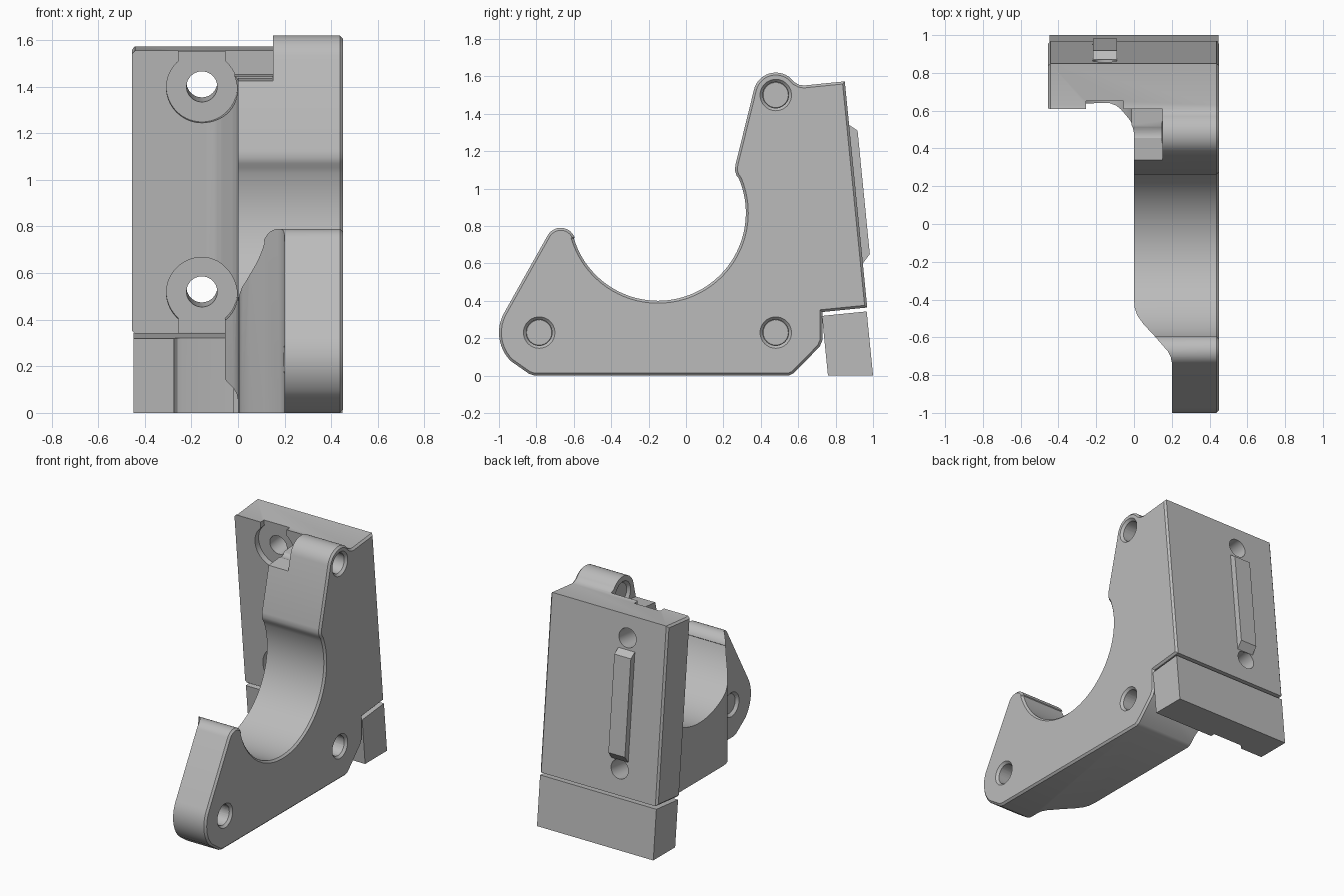
import bpy, bmesh, math
from mathutils import Matrix, Vector

cube = bpy.data.objects.get("Cube")
if cube:
    bpy.data.objects.remove(cube, do_unlink=True)

grey = bpy.data.materials.new("plain_grey")
grey.use_nodes = True
COLOUR = (0.5, 0.5, 0.5, 1)
grey.diffuse_color = COLOUR
grey.node_tree.nodes["Principled BSDF"].inputs["Base Color"].default_value = COLOUR

# Frame of the leaning back plate: x across, y through the plate, z up the plate
LEAN = Matrix.Translation((0, 0.73, 0.34)) @ Matrix.Rotation(math.radians(5.66), 4, 'X')
THICK = 0.24
FLAT = Matrix.Identity(4)


def arc(cy, cz, r, a0, a1, n):
    angles = [math.radians(a0 + (a1 - a0) * i / n) for i in range(n + 1)]
    return [(cy + r * math.cos(a), cz + r * math.sin(a)) for a in angles]


def prism(name, pts, axis, lo, hi, frame=FLAT, chamfer=0):
    """Extrude a 2D outline along one axis, with optional chamfered ends."""
    place = {'X': lambda p, a: (a, p[0], p[1]),
             'Y': lambda p, a: (p[0], a, p[1]),
             'Z': lambda p, a: (p[0], p[1], a)}[axis]
    bm = bmesh.new()
    ends = [[bm.verts.new(frame @ Vector(place(p, a))) for p in pts] for a in (lo, hi)]
    caps = [bm.faces.new(ring) for ring in ends]
    n = len(pts)
    for i in range(n):
        j = (i + 1) % n
        bm.faces.new((ends[0][i], ends[0][j], ends[1][j], ends[1][i]))
    bmesh.ops.recalc_face_normals(bm, faces=bm.faces)
    if chamfer:
        rim = [e for f in caps for e in f.edges]
        bmesh.ops.bevel(bm, geom=rim, offset=chamfer, segments=1, profile=0.5,
                        affect='EDGES', clamp_overlap=False)
    mesh = bpy.data.meshes.new(name)
    bm.to_mesh(mesh)
    bm.free()
    mesh.materials.append(grey)
    obj = bpy.data.objects.new(name, mesh)
    bpy.context.collection.objects.link(obj)
    return obj


def box(name, x0, x1, y0, y1, z0, z1, frame=LEAN):
    return prism(name, [(x0, y0), (x1, y0), (x1, y1), (x0, y1)], 'Z', z0, z1, frame)


def disc(c, r, n=40):
    return arc(c[0], c[1], r, 0, 360 - 360 / n, n - 1)


def cone(name, c, x0, r0, x1, r1):
    """Countersink cutter along x."""
    obj = prism(name, disc(c, 1), 'X', x0, x1)
    centre = Vector((0, *c))
    for v in obj.data.vertices:
        r = r0 if abs(v.co.x - x0) < 1e-4 else r1
        offset = Vector((0, v.co.y, v.co.z)) - centre
        v.co = Vector((v.co.x, 0, 0)) + centre + offset * r
    return obj


def cut(target, cutter):
    mod = target.modifiers.new("cut", 'BOOLEAN')
    mod.operation, mod.solver, mod.object = 'DIFFERENCE', 'EXACT', cutter
    bpy.context.view_layer.objects.active = target
    bpy.ops.object.modifier_apply(modifier=mod.name)
    bpy.data.objects.remove(cutter, do_unlink=True)


# Bracket body: side outline through the full width
outline = [(-0.81, 0), (0.55, 0), (0.575, 0.012), (0.715, 0.155), (0.73, 0.19),
           (0.73, 0.34), (0.969, 0.364), (0.849, 1.573), (0.63, 1.551), (0.605, 1.555)]
outline += arc(0.48, 1.5, 0.12, 35, 166, 20)
outline += [(0.264, 1.125), (0.262, 1.095), (0.27, 1.07)]
outline += arc(-0.15, 0.87, 0.47, 23, -163, 56)
outline += arc(-0.67, 0.71, 0.08, 20, 150, 14)
outline += arc(-0.785, 0.23, 0.215, 150, 225, 12)
outline += [(-0.84, 0.01)]
body = prism("bracket_body", outline, 'X', -0.455, 0.45, chamfer=0.013)

# Clear the space beside the arm, leaving the plate and a blended corner
blend = [(-2, 0), (-2, -2.5), (0, -2.5), (0, -0.14), (-0.006, -0.11), (-0.02, -0.085),
         (-0.07, -0.03), (-0.095, -0.012), (-0.13, 0)]
cut(body, prism("arm_cutter", blend, 'Z', -1, 3, LEAN))

# Thin the front lug with an S-shaped flank
flank = [(0.2, -0.73), (0.195, -0.705), (0.18, -0.675), (0.115, -0.6),
         (0.05, -0.53), (0.018, -0.485), (0.004, -0.445), (0, -0.4)]
cut(body, prism("flank_cutter", flank + [(-1, -0.4), (-1, -2), (0.2, -2)], 'Z', -1, 2))

# Notch beside the upper boss
cut(body, box("notch_cutter", -0.3, 0.15, -0.6, 0, 1.118, 2))

# Screw seats with open channels, and their holes
SCREW_X, SEAT = -0.155, 0.04
for z, end in ((1.061, 2), (0.177, -1)):
    centre = (SCREW_X, z)
    cut(body, prism("seat_cutter", disc(centre, 0.152, 56), 'Y', -0.4, SEAT, LEAN))
    cut(body, box("channel_cutter", SCREW_X - 0.1, SCREW_X + 0.1, -0.4, SEAT,
                  min(z, end), max(z, end)))
    cut(body, prism("screw_cutter", disc(centre, 0.066), 'Y', -0.4, 1, LEAN))

# Cross holes with countersunk mouths
for c, inner in (((-0.785, 0.23), 0.2), ((0.48, 0.23), 0), ((0.48, 1.5), 0.15)):
    cut(body, prism("hole_cutter", disc(c, 0.069), 'X', -1, 1))
    cut(body, cone("mouth_cutter", c, 0.432, 0.067, 0.452, 0.086))
    cut(body, cone("mouth_cutter", c, inner - 0.002, 0.086, inner + 0.018, 0.067))

# Foot block under the plate, with a shallow channel in front
foot = prism("foot_block", [(0.727, 0.319), (0.966, 0.343), (1.0, 0), (0.759, 0)],
             'X', -0.448, 0.448)
channel = [(-0.28, -0.2), (-0.275, 0.003), (-0.26, 0.02), (-0.235, 0.027),
           (-0.02, 0.027), (-0.02, -0.2)]
cut(foot, prism("foot_channel_cutter", channel, 'Z', -1, 0.5, LEAN))

# Locating rib on the back
rib = [(THICK - 0.01, 0.237), (THICK, 0.237), (THICK + 0.042, 0.283),
       (THICK + 0.042, 0.947), (THICK, 0.981), (THICK - 0.01, 0.981)]
prism("back_rib", rib, 'X', -0.217, -0.09, LEAN)

# Smooth curves, sharp edges
bpy.ops.object.select_all(action='DESELECT')
body.select_set(True)
foot.select_set(True)
bpy.context.view_layer.objects.active = body
bpy.ops.object.shade_smooth_by_angle(angle=math.radians(28))
